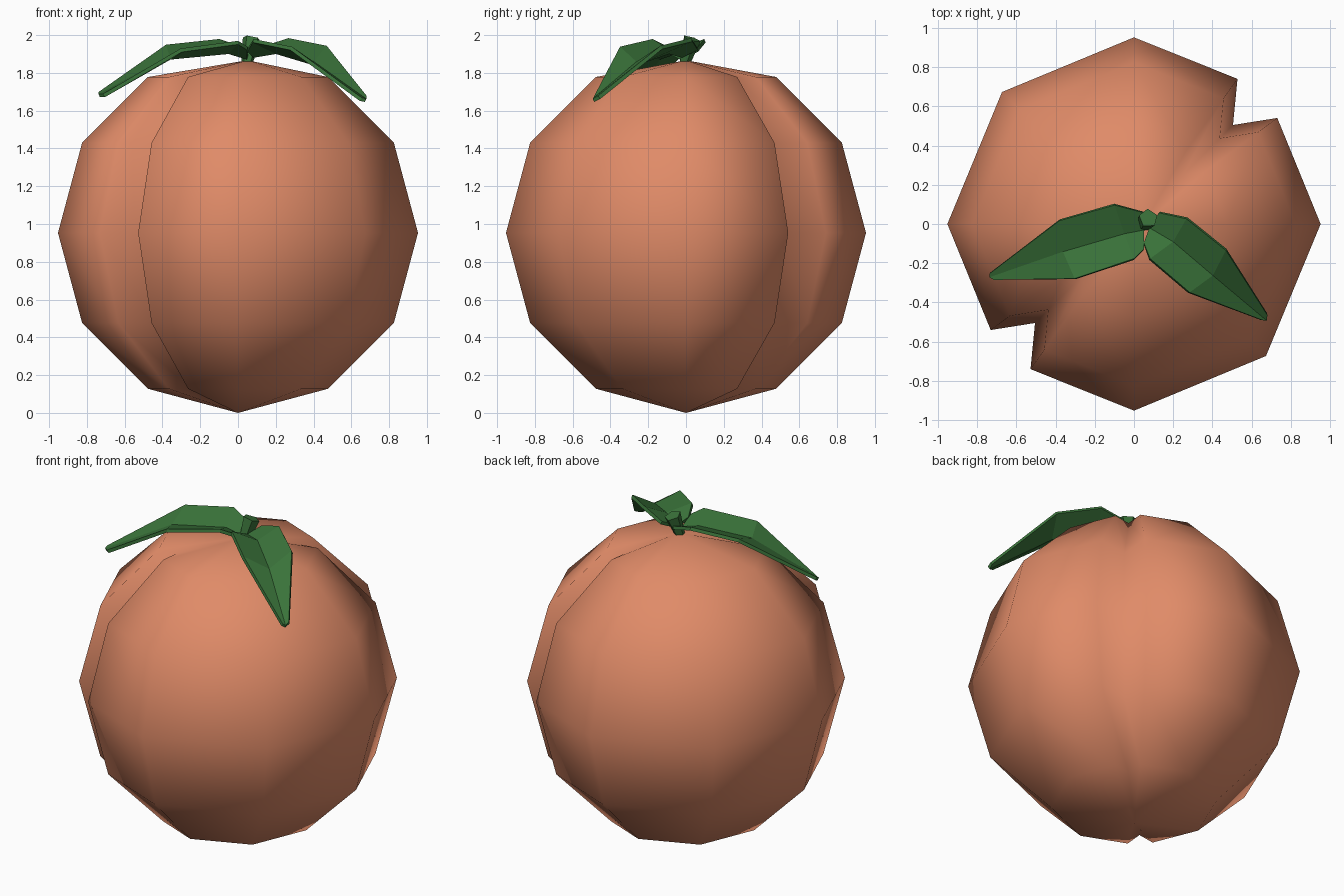
import bpy, bmesh
from math import sin, cos, radians
from mathutils import Vector

cube = bpy.data.objects.get("Cube")
if cube:
    bpy.data.objects.remove(cube, do_unlink=True)


def material(name, rgb):
    m = bpy.data.materials.new(name)
    m.use_nodes = True
    color = (*rgb, 1)
    m.diffuse_color = color
    bsdf = next(n for n in m.node_tree.nodes if n.type == 'BSDF_PRINCIPLED')
    bsdf.inputs["Base Color"].default_value = color
    bsdf.inputs["Roughness"].default_value = 0.8
    return m


def finish(name, bm, mat, smooth=False):
    bmesh.ops.recalc_face_normals(bm, faces=bm.faces)
    me = bpy.data.meshes.new(name)
    bm.to_mesh(me)
    bm.free()
    me.materials.append(mat)
    for p in me.polygons:
        p.use_smooth = smooth
    ob = bpy.data.objects.new(name, me)
    bpy.context.collection.objects.link(ob)
    return ob


peach = material("peach skin", (0.745, 0.258, 0.138))
green = material("leaf green", (0.042, 0.17, 0.042))

# Fruit: rings of an eight-sided ball, with a pinched groove on two opposite sides
R = 0.953
half = [(0, 1), (36.5, 0.955), (45, 0.75), (54.5, 0.955), (90, 1), (135, 1)]
outline = half + [(a + 180, r) for a, r in half]
bm = bmesh.new()
rings = []
for lat in (60, 30, 0, -30, -60):
    ring_r = R * cos(radians(lat))
    z = R + R * sin(radians(lat))
    rings.append([bm.verts.new((ring_r * k * cos(radians(a)), ring_r * k * sin(radians(a)), z))
                  for a, k in outline])
top = bm.verts.new((0.05, 0, 1.867))
bottom = bm.verts.new((0, 0, 0))
n = len(outline)
for i in range(n):
    j = (i + 1) % n
    bm.faces.new((top, rings[0][i], rings[0][j]))
    bm.faces.new((bottom, rings[-1][j], rings[-1][i]))
    for a, b in zip(rings, rings[1:]):
        bm.faces.new((a[i], b[i], b[j], a[j]))
finish("fruit", bm, peach, smooth=True)


# Leaves: two raised edges folded along a lower midrib
def leaf(name, back, rib, front):
    bm = bmesh.new()
    rows = [[bm.verts.new(p) for p in row] for row in (back, rib, front)]
    for a, b in zip(rows, rows[1:]):
        for i in range(len(a) - 1):
            bm.faces.new((a[i], a[i + 1], b[i + 1], b[i]))
    ob = finish(name, bm, green)
    mod = ob.modifiers.new("thickness", 'SOLIDIFY')
    mod.thickness = 0.02
    mod.offset = 0


leaf("right_leaf",
     [(0.05, 0.06, 1.92), (-0.1, 0.1, 1.97), (-0.38, 0.02, 1.94), (-0.735, -0.25, 1.69)],
     [(0.05, -0.03, 1.88), (-0.05, -0.05, 1.91), (-0.36, -0.14, 1.88), (-0.735, -0.27, 1.68)],
     [(0.05, -0.13, 1.93), (0, -0.18, 1.96), (-0.3, -0.28, 1.92), (-0.71, -0.285, 1.68)])
leaf("left_leaf",
     [(0.13, 0.06, 1.93), (0.27, 0.03, 1.975), (0.47, -0.13, 1.935), (0.68, -0.46, 1.67)],
     [(0.08, -0.02, 1.89), (0.2, -0.09, 1.91), (0.4, -0.26, 1.85), (0.675, -0.49, 1.655)],
     [(0.05, -0.1, 1.92), (0.08, -0.18, 1.97), (0.28, -0.35, 1.93), (0.65, -0.49, 1.66)])

# Stem: short flared stub leaning back
bm = bmesh.new()
bmesh.ops.create_cone(bm, cap_ends=True, segments=5, radius1=0.03, radius2=0.05, depth=0.14)
lean = Vector((0.2, 0.3, 1)).to_track_quat('Z', 'Y')
bmesh.ops.rotate(bm, verts=bm.verts, matrix=lean.to_matrix())
bmesh.ops.translate(bm, verts=bm.verts, vec=(0.06, 0.01, 1.915))
finish("stem", bm, green)
